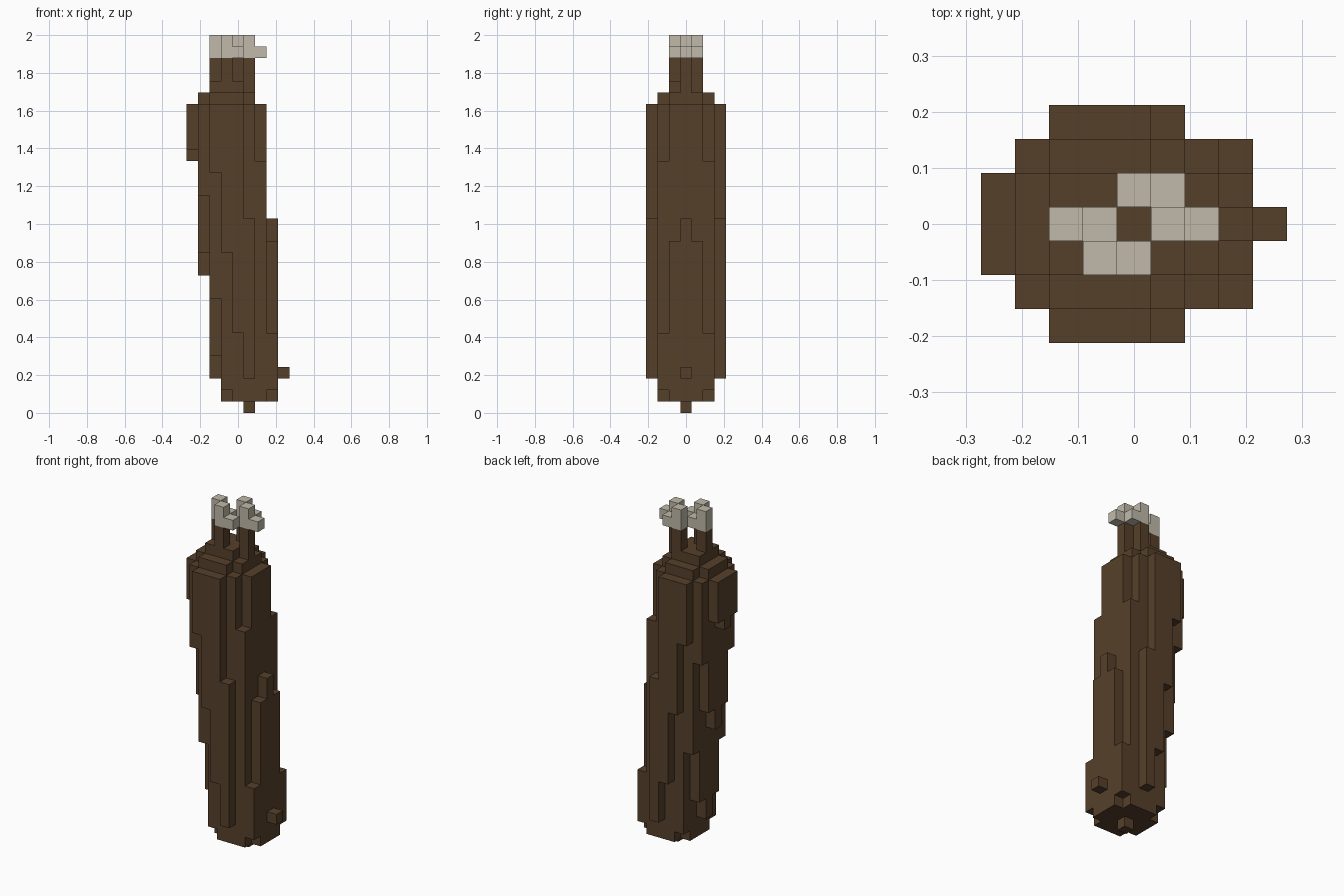
import bpy
import bmesh
from mathutils import Vector

UNIT = 2 / 33  # edge of one block

cube = bpy.data.objects.get("Cube")
if cube:
    bpy.data.objects.remove(cube, do_unlink=True)


def make_material(name, rgb):
    mat = bpy.data.materials.new(name)
    mat.use_nodes = True
    colour = (*rgb, 1)
    mat.diffuse_color = colour
    mat.node_tree.nodes["Principled BSDF"].inputs["Base Color"].default_value = colour
    return mat


def make_blocks(name, cells, mat, solid):
    """Skin a set of block cells, skipping faces hidden by any solid cell."""
    bm = bmesh.new()
    verts = {}

    def corner(p):
        key = tuple(round(2 * c) for c in p)
        if key not in verts:
            verts[key] = bm.verts.new((p.x * UNIT, p.y * UNIT, (p.z + 0.5) * UNIT))
        return verts[key]

    for cell in sorted(cells):
        centre = Vector(cell)
        for axis in range(3):
            for sign in (-1, 1):
                n, u = Vector((0, 0, 0)), Vector((0, 0, 0))
                n[axis] = sign
                u[(axis + 1) % 3] = 1
                v = n.cross(u)
                if tuple(int(c) for c in centre + n) in solid:
                    continue
                bm.faces.new([corner(centre + (n + u * a + v * b) / 2)
                              for a, b in ((-1, -1), (1, -1), (1, 1), (-1, 1))])
    # Merge flush squares into large flat faces
    bmesh.ops.dissolve_limit(bm, angle_limit=0.01, verts=bm.verts, edges=bm.edges)
    mesh = bpy.data.meshes.new(name)
    bm.to_mesh(mesh)
    bm.free()
    mesh.materials.append(mat)
    obj = bpy.data.objects.new(name, mesh)
    bpy.context.collection.objects.link(obj)


bark = make_material("dark brown", (0.093, 0.051, 0.023))
bone = make_material("pale bone", (0.527, 0.491, 0.402))

# Leaning trunk: for each slice outward from the middle,
# (start layer, first column, last column); None ends the slice
slices = [
    [(0, 1, 1), (1, -1, 3), (3, -2, 4), (4, -2, 3), (12, -3, 3),
     (17, -3, 2), (22, -4, 2), (27, -3, 1), (28, -2, 0), (29, None, None)],
    [(1, -1, 3), (5, -2, 3), (14, -3, 3), (15, -3, 2),
     (23, -4, 2), (27, -3, 1), (28, -2, 0), (29, None, None)],
    [(1, 0, 2), (2, -1, 3), (7, -1, 2), (10, -2, 2),
     (19, -3, 2), (22, -3, 1), (27, -2, 0), (28, None, None)],
    [(3, 1, 1), (7, 0, 1), (14, -1, 1), (17, -1, 0), (21, -2, 0), (27, None, None)],
]
trunk = set()
for j, bands in enumerate(slices):
    for (start, first, last), (end, _, _) in zip(bands, bands[1:]):
        for k in range(start, end):
            for i in range(first, last + 1):
                trunk |= {(i, j, k), (i, -j, k)}

# Four stalks, each with a pale tip and a short side prong
stalks, tips = set(), set()
for i, j in ((-2, 0), (-1, -1), (0, 1), (1, 0)):
    stalks |= {(i, j, k) for k in (28, 29, 30)}
    tips |= {(i, j, 31), (i, j, 32), (i + 1, j, 31)}
stalks -= trunk

solid = trunk | stalks | tips
make_blocks("trunk", trunk, bark, solid)
make_blocks("stalks", stalks, bark, solid)
make_blocks("stalk_tips", tips, bone, solid)
